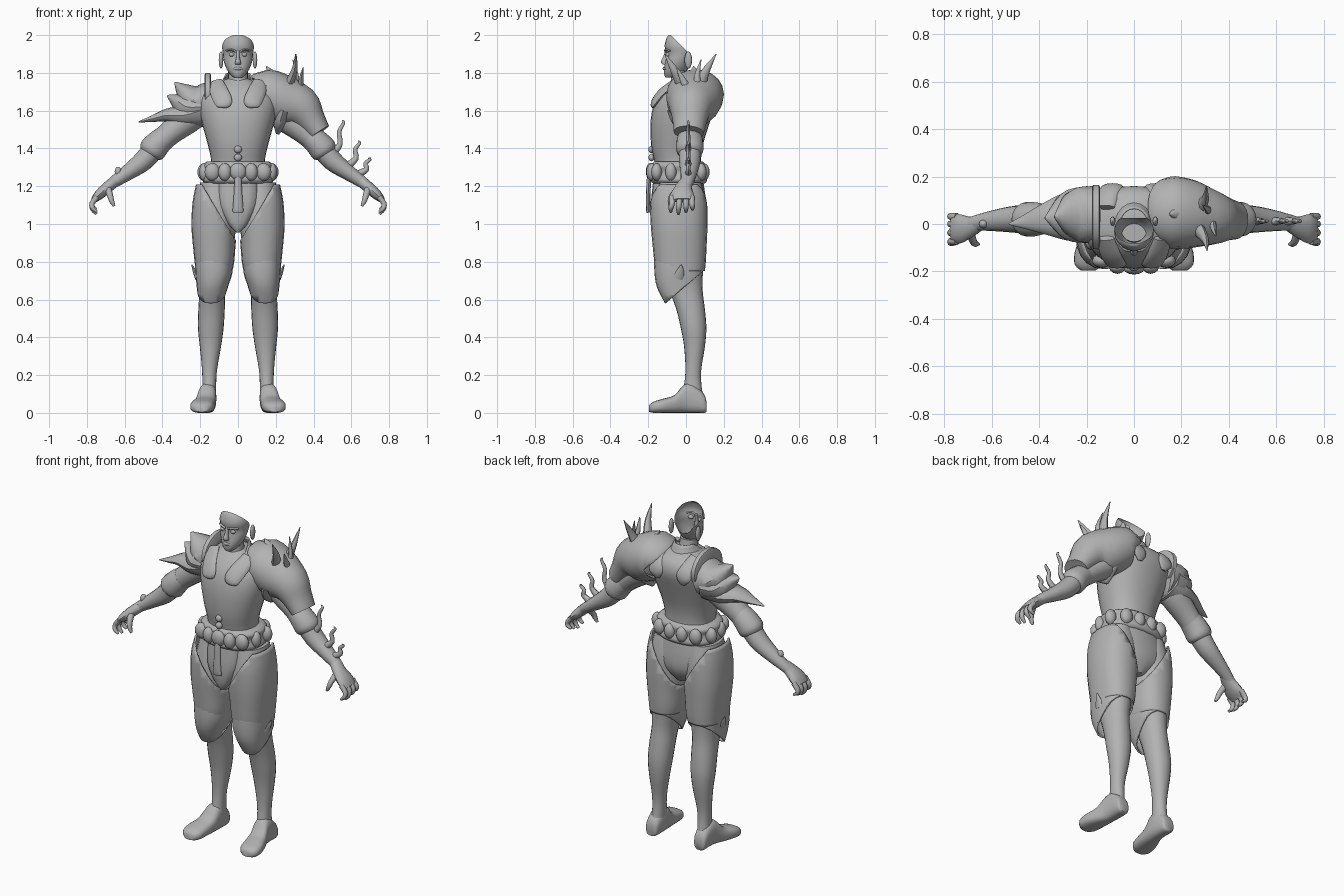
import bpy, bmesh, math
from mathutils import Vector

GREY = bpy.data.materials.new("plain_grey")
GREY.diffuse_color = (0.45, 0.45, 0.45, 1)


def smooth_rows(rows, steps):
    """Catmull-Rom interpolation of equal-length rows."""
    out = []
    for i in range(len(rows) - 1):
        p = [rows[max(i - 1, 0)], rows[i], rows[i + 1], rows[min(i + 2, len(rows) - 1)]]
        for k in range(steps):
            t = k / steps
            out.append([0.5 * (2 * b + (c - a) * t + (2 * a - 5 * b + 4 * c - d) * t * t
                               + (3 * b - a - 3 * c + d) * t ** 3) for a, b, c, d in zip(*p)])
    return out + [list(rows[-1])]


def build(name, rings, caps=True, cuts=(), mirror=False, thick=0, angle=50):
    """Skin rings of points, trim with planes, optionally mirror and thicken."""
    bm = bmesh.new()
    loops = [[bm.verts.new(p) for p in r] for r in rings]
    n = len(loops[0])
    for a, b in zip(loops, loops[1:]):
        for i in range(n):
            j = (i + 1) % n
            bm.faces.new((a[i], a[j], b[j], b[i]))
    if caps:
        bm.faces.new(loops[0][::-1])
        bm.faces.new(loops[-1])
    bmesh.ops.recalc_face_normals(bm, faces=bm.faces)
    for co, no in cuts:
        bmesh.ops.bisect_plane(bm, geom=bm.verts[:] + bm.edges[:] + bm.faces[:],
                               plane_co=co, plane_no=no, clear_outer=True)
    me = bpy.data.meshes.new(name)
    bm.to_mesh(me)
    bm.free()
    me.materials.append(GREY)
    me.shade_smooth()
    me.set_sharp_from_angle(angle=math.radians(angle))
    ob = bpy.data.objects.new(name, me)
    bpy.context.collection.objects.link(ob)
    if thick:
        s = ob.modifiers.new("thickness", 'SOLIDIFY')
        s.thickness = thick
    if mirror:
        ob.modifiers.new("mirror", 'MIRROR')
    return ob


def loft(name, rows, axis='z', n=20, power=0.85, steps=3, **kw):
    """Rows are (station, u0, u1, v0, v1): rounded boxes along z or y."""
    rings = []
    for s, u0, u1, v0, v1 in smooth_rows(rows, steps):
        ring = []
        for k in range(n):
            a = 2 * math.pi * k / n
            c, d = math.cos(a), math.sin(a)
            u = (u0 + u1) / 2 + (u1 - u0) / 2 * math.copysign(abs(c) ** power, c)
            v = (v0 + v1) / 2 + (v1 - v0) / 2 * math.copysign(abs(d) ** power, d)
            ring.append((u, v, s) if axis == 'z' else (u, s, v))
        rings.append(ring)
    return build(name, rings, **kw)


def tube(name, rows, n=12, steps=3, **kw):
    """Rows are (x, y, z, radius toward y, other radius) along a path."""
    pts = smooth_rows(rows, steps)
    rings = []
    for i, r in enumerate(pts):
        t = (Vector(pts[min(i + 1, len(pts) - 1)][:3]) - Vector(pts[max(i - 1, 0)][:3])).normalized()
        side = Vector((0, 1, 0))
        side = (side - t * side.dot(t)).normalized()
        up = t.cross(side)
        rings.append([Vector(r[:3]) + side * r[3] * math.cos(2 * math.pi * k / n)
                      + up * r[4] * math.sin(2 * math.pi * k / n) for k in range(n)])
    return build(name, rings, **kw)


def ball(name, c, r, **kw):
    """Ellipsoid from stacked rings."""
    rings = [[(c[0] + r[0] * math.sin(p) * math.cos(a), c[1] + r[1] * math.sin(p) * math.sin(a),
               c[2] + r[2] * math.cos(p))
              for a in [2 * math.pi * k / 12 for k in range(12)]]
             for p in [0.05 + (math.pi - 0.1) * i / 8 for i in range(9)]]
    return build(name, rings, **kw)


# Head: open-backed mask with facial features
loft("head", [(1.775, -.022, .022, -.108, -.06), (1.79, -.04, .04, -.115, -.02),
              (1.82, -.06, .06, -.117, .01), (1.86, -.075, .075, -.11, .03),
              (1.90, -.08, .08, -.105, .05), (1.94, -.084, .084, -.113, .05),
              (1.97, -.076, .076, -.108, .04), (1.99, -.055, .055, -.1, .01),
              (2.0, -.03, .03, -.092, -.03)], power=1,
     cuts=[((0, -.08, 2.0), (0, 1, 1)), ((0, .025, 1.9), (0, 1, 0))])
loft("nose", [(1.845, -.017, .017, -.125, -.09), (1.858, -.015, .015, -.134, -.09),
              (1.885, -.009, .009, -.122, -.09), (1.92, -.009, .009, -.108, -.09)], n=10)
ball("ear", (.09, .012, 1.868), (.012, .02, .046), mirror=True)
ball("eye", (.033, -.094, 1.897), (.016, .014, .012), mirror=True)
tube("brow", [(.01, -.108, 1.912, .006, .006), (.035, -.107, 1.922, .008, .006),
              (.062, -.085, 1.917, .005, .005)], n=8, mirror=True)
tube("lips", [(-.026, -.107, 1.822, .004, .004), (0, -.118, 1.823, .006, .009),
              (.026, -.107, 1.822, .004, .004)], n=8)
loft("neck", [(1.68, -.08, .08, -.12, .06), (1.74, -.055, .055, -.085, .03),
              (1.81, -.052, .052, -.075, .015)], power=1)

# Torso with collar and chest pads
loft("torso", [(1.2, -.165, .165, -.15, .09), (1.32, -.142, .142, -.165, .08),
               (1.42, -.16, .16, -.185, .09), (1.55, -.195, .195, -.187, .13),
               (1.65, -.21, .21, -.165, .16), (1.715, -.175, .175, -.125, .145),
               (1.75, -.1, .1, -.09, .1), (1.77, -.055, .055, -.07, .05)], n=28, power=.9)
loft("collar", [(1.7, -.15, .15, -.145, .13), (1.745, -.092, .092, -.115, .095),
                (1.8, -.066, .066, -.085, .07)], power=1, caps=False, thick=.008,
     cuts=[((0, -.13, 1.69), (0, -.75, 1))])
tube("front_chest_pad", [(.12, -.06, 1.75, .015, .04), (.1, -.125, 1.7, .016, .048),
                         (.078, -.165, 1.65, .016, .048), (.07, -.175, 1.625, .012, .035),
                         (.069, -.174, 1.615, .004, .01)], mirror=True)
tube("back_chest_pad", [(.12, .07, 1.75, .015, .04), (.105, .135, 1.7, .016, .045),
                        (.09, .158, 1.65, .014, .045), (.085, .152, 1.61, .006, .015)], mirror=True)

# Belt with pouches, buckle and hanging strap
loft("belt", [(1.215, -.175, .175, -.175, .1), (1.235, -.19, .19, -.19, .112),
              (1.275, -.178, .178, -.18, .1), (1.31, -.188, .188, -.185, .105),
              (1.33, -.165, .165, -.17, .09)], n=28)
for i, (x, y, w) in enumerate([(.07, -.18, .035), (.135, -.155, .042), (.178, -.08, .035),
                               (.18, .015, .035), (.12, .08, .038), (.04, .095, .035)]):
    ball("belt_pouch_%d" % i, (x, y, 1.275), (w if i != 2 else .028, .03, .047), mirror=True)
ball("buckle", (0, -.188, 1.278), (.044, .025, .046))
for z in (1.352, 1.395):
    ball("button", (0, -.183, z), (.021, .016, .02))
tube("strap", [(0, -.195, 1.25, .012, .018), (0, -.2, 1.16, .012, .022),
               (0, -.2, 1.08, .012, .028), (0, -.198, 1.06, .01, .027)], n=8)

# Hips and loincloth
loft("pelvis", [(1.24, -.17, .17, -.15, .09), (1.12, -.195, .195, -.155, .105),
                (1.04, -.15, .15, -.14, .1), (.97, -.04, .04, -.09, .06)])
loft("loincloth", [(1.22, -.1, .1, -.175, -.11), (1.1, -.095, .095, -.186, -.12),
                   (1.0, -.05, .05, -.18, -.11), (.955, -.01, .01, -.165, -.11)], n=12)

# Legs, feet and leg armour
loft("leg", [(1.22, .03, .2, -.14, .08), (1.1, .012, .225, -.165, .105),
             (.97, .012, .233, -.175, .105), (.85, .03, .222, -.16, .1),
             (.75, .045, .213, -.135, .09), (.65, .066, .205, -.09, .088),
             (.55, .07, .21, -.052, .1), (.45, .076, .212, -.028, .108),
             (.35, .09, .202, -.01, .1), (.22, .112, .19, -.003, .08),
             (.12, .116, .19, -.015, .085), (.06, .118, .2, -.03, .1)], power=.95, mirror=True)
loft("foot", [(.108, .135, .19, .005, .06), (.095, .122, .2, 0, .1), (.04, .115, .205, 0, .15),
              (-.01, .115, .212, 0, .15), (-.06, .12, .23, 0, .095), (-.12, .125, .25, 0, .075),
              (-.17, .135, .25, 0, .06), (-.195, .16, .225, .005, .042)],
     axis='y', power=.75, mirror=True)
loft("thigh_plate", [(1.21, .0, .222, -.175, .1), (1.12, .0, .24, -.19, .112),
                     (1.0, .0, .247, -.187, .114), (.9, .012, .24, -.178, .11),
                     (.8, .02, .23, -.168, .105), (.75, .03, .225, -.16, .1)],
     caps=False, mirror=True, thick=.01, cuts=[((.04, 0, .96), (-1, 0, .62))])
loft("knee_guard", [(.82, .026, .228, -.168, .1), (.74, .03, .226, -.167, .095),
                    (.66, .055, .218, -.152, .088), (.56, .08, .21, -.1, .08)],
     caps=False, mirror=True, thick=.01, cuts=[((.14, -.11, .58), (0, .85, -1))])
tube("knee_fin", [(.215, -.04, .71, .03, .012), (.23, -.03, .75, .02, .01),
                  (.245, -.025, .785, .002, .002)], n=8, mirror=True)

# Arms, cuffs and hands
tube("arm", [(.16, .04, 1.66, .09, .085), (.25, .035, 1.57, .08, .08), (.35, .025, 1.49, .068, .066),
             (.43, .02, 1.415, .06, .058), (.5, .02, 1.335, .057, .054), (.58, .015, 1.275, .046, .042),
             (.66, .005, 1.22, .034, .031), (.7, -.01, 1.188, .035, .026)], n=16, mirror=True)
tube("elbow_cuff", [(.38, .022, 1.465, .064, .062), (.42, .02, 1.43, .072, .068),
                    (.455, .02, 1.39, .072, .072), (.47, .02, 1.37, .055, .055)], n=16, mirror=True)
tube("palm", [(.655, .003, 1.224, .034, .03), (.69, -.012, 1.195, .045, .03),
              (.735, -.02, 1.155, .062, .027), (.765, -.02, 1.125, .056, .016)], mirror=True)
for i, y in enumerate((-.073, -.036, 0, .031)):
    d = .012 * abs(i - 1)
    tube("finger_%d" % i, [(.745, y, 1.145, .016, .015), (.772, y, 1.11, .015, .014),
                           (.77, y * 1.1, 1.078 + d / 2, .013, .012),
                           (.748, y * 1.1, 1.052 + d, .008, .007)], n=8, mirror=True)
tube("thumb", [(.69, -.035, 1.19, .02, .02), (.677, -.072, 1.15, .017, .016),
               (.668, -.083, 1.12, .014, .013), (.655, -.085, 1.095, .007, .007)], n=8, mirror=True)
ball("forearm_stud", (-.635, .0, 1.278), (.018, .018, .025))

# Left shoulder dome with horns
tube("left_shoulder_dome", [(.145, .05, 1.69, .14, .12), (.16, .05, 1.69, .152, .13),
                            (.24, .04, 1.65, .145, .135), (.33, .025, 1.615, .115, .115),
                            (.385, .02, 1.55, .092, .08), (.43, .015, 1.485, .08, .062)], n=20)
tube("left_shoulder_flap", [(.24, .02, 1.6, .12, .05), (.22, .02, 1.53, .09, .035),
                            (.21, .02, 1.475, .01, .008)])
HORNS = [((.22, .05, 1.74), (.18, .045, 1.79), (.15, .04, 1.835), .06),
         ((.27, -.02, 1.74), (.3, -.065, 1.82), (.308, -.112, 1.9), .034),
         ((.28, .07, 1.73), (.3, .105, 1.81), (.305, .16, 1.9), .036),
         ((.33, .02, 1.69), (.335, -.02, 1.77), (.345, -.05, 1.83), .026),
         ((.31, .06, 1.71), (.31, .06, 1.79), (.29, .08, 1.87), .024)]
for a, b, c, r in HORNS:
    tube("shoulder_horn", [(*a, r, r * .7), (*b, r * .6, r * .45), (*c, .002, .002)], n=8)

# Left forearm curved thorns
for x, z, h in ((.5, 1.37, .18), (.585, 1.31, .13), (.64, 1.265, .085)):
    tube("forearm_thorn", [(x, .012, z, .018, .02), (x + .04, .012, z + h * .3, .012, .015),
                           (x + .035, .012, z + h * .65, .01, .012),
                           (x + .06, .012, z + h * .92, .007, .008),
                           (x + .05, .012, z + h, .002, .002)], n=8)

# Right shoulder: upright guard and overlapping pointed plates
tube("right_shoulder_guard", [(-.143, .03, 1.69, .125, .1), (-.148, .03, 1.69, .135, .11),
                              (-.172, .03, 1.69, .135, .11), (-.177, .03, 1.69, .125, .1)],
     n=20, steps=1)
PLATES = [[(-.16, .04, 1.64, .12, .11), (-.24, .04, 1.66, .112, .088),
           (-.29, .035, 1.705, .07, .045), (-.335, .03, 1.75, .004, .004)],
          [(-.19, .04, 1.62, .12, .1), (-.27, .035, 1.62, .11, .085),
           (-.32, .03, 1.65, .075, .045), (-.375, .025, 1.68, .004, .004)],
          [(-.2, .035, 1.6, .11, .09), (-.29, .03, 1.575, .1, .06),
           (-.38, .02, 1.575, .065, .035), (-.45, .01, 1.558, .035, .018),
           (-.527, .0, 1.54, .003, .003)]]
for i, rows in enumerate(PLATES):
    tube("right_shoulder_plate_%d" % i, rows, n=12, angle=35)
